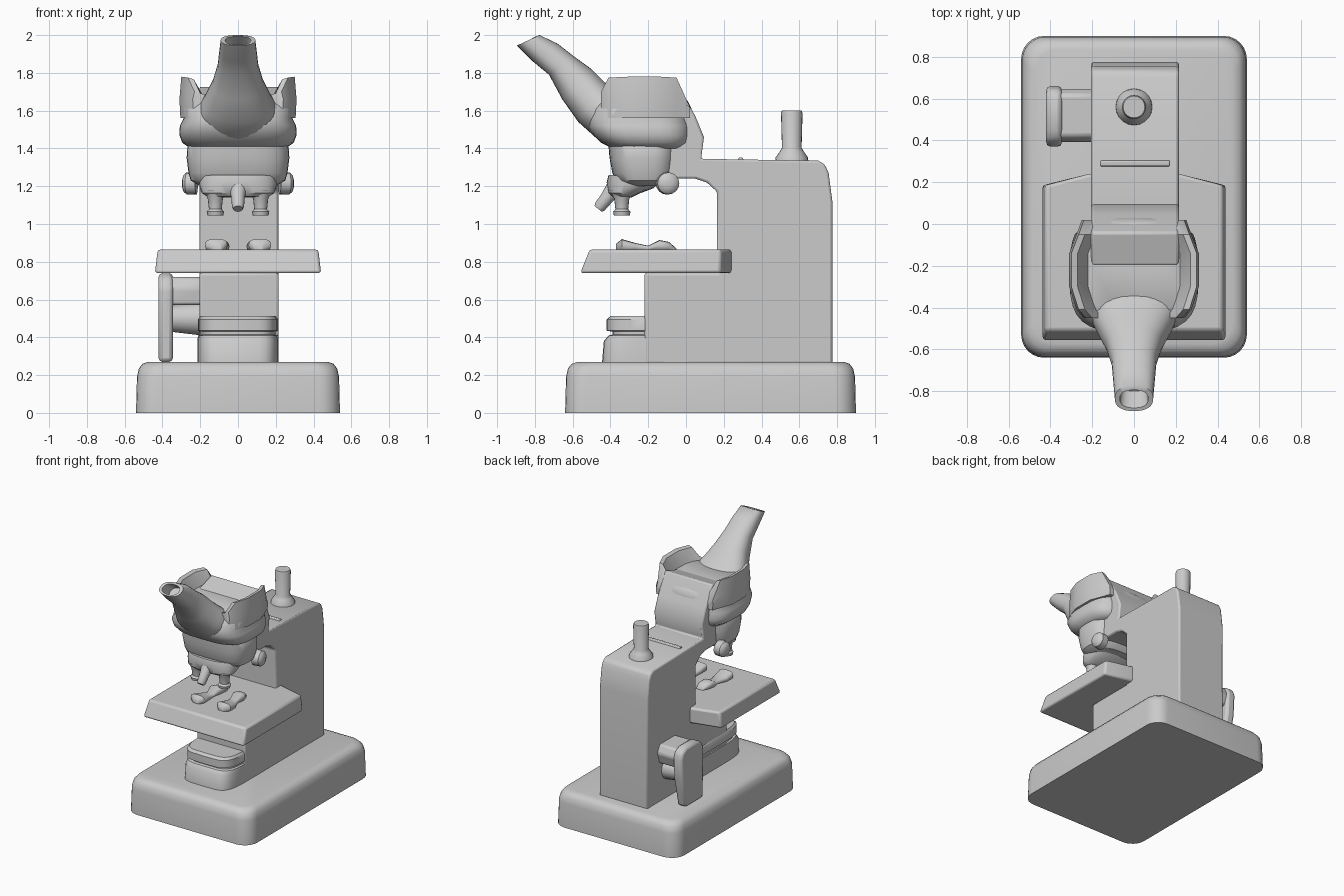
import bpy, bmesh, math
from mathutils import Vector


def skin(name, rings, angle=35, bevel=0):
    """Join equal-length rings of points into a capped solid."""
    bm = bmesh.new()
    rows = [[bm.verts.new(p) for p in r] for r in rings]
    n = len(rows[0])
    for r0, r1 in zip(rows, rows[1:]):
        for i in range(n):
            j = (i + 1) % n
            bm.faces.new((r0[i], r0[j], r1[j], r1[i]))
    bm.faces.new(rows[0][::-1])
    bm.faces.new(rows[-1])
    bmesh.ops.recalc_face_normals(bm, faces=bm.faces)
    me = bpy.data.meshes.new(name)
    bm.to_mesh(me)
    bm.free()
    ob = bpy.data.objects.new(name, me)
    bpy.context.collection.objects.link(ob)
    if bevel:
        m = ob.modifiers.new("bevel", 'BEVEL')
        m.width, m.segments, m.limit_method = bevel, 2, 'ANGLE'
    bpy.ops.object.select_all(action='DESELECT')
    ob.select_set(True)
    bpy.context.view_layer.objects.active = ob
    bpy.ops.object.shade_smooth_by_angle(angle=math.radians(angle))
    return ob


def oval(y0, z0, y1, z1, w, p=2.0, n=32, x=0.0):
    """Superellipse ring whose depth runs between two side-view points."""
    a, b = Vector((x, y0, z0)), Vector((x, y1, z1))
    c, v, u = (a + b) / 2, (b - a) / 2, Vector((w, 0, 0))
    f = lambda t: math.copysign(abs(t) ** (2 / p), t)
    return [c + u * f(math.cos(2 * math.pi * i / n)) + v * f(math.sin(2 * math.pi * i / n))
            for i in range(n)]


def slab(rows, p):
    """Level rings given as (z, front y, back y, half width)."""
    return [oval(y0, z, y1, z, w, p) for z, y0, y1, w in rows]


def rounded(hx, y0, y1, r, z):
    """Rounded rectangle ring at height z."""
    pts = []
    for k, (sx, cy) in enumerate(((1, y1 - r), (-1, y1 - r), (-1, y0 + r), (1, y0 + r))):
        for i in range(7):
            t = math.pi / 2 * (k + i / 6)
            pts.append((sx * (hx - r) + r * math.cos(t), cy + r * math.sin(t), z))
    return pts


def rod(name, a, b, radii, n=16):
    """Round part along a line; radii are (fraction, radius)."""
    a, b = Vector(a), Vector(b)
    q = (b - a).to_track_quat('Z', 'Y')
    rings = [[a.lerp(b, t) + q @ Vector((r * math.cos(2 * math.pi * i / n),
                                        r * math.sin(2 * math.pi * i / n), 0))
              for i in range(n)] for t, r in radii]
    return skin(name, rings)


def side_profile(name, pts, x0, x1, bevel):
    return skin(name, [[(x, y, z) for y, z in pts] for x in (x0, x1)], bevel=bevel)


# Base
skin("base", [rounded(h, -0.77 + 0.13 + d, 0.90 - d, 0.11, z) for h, d, z in
              ((0.54, 0, 0), (0.535, 0.005, 0.19), (0.525, 0.015, 0.235),
               (0.505, 0.035, 0.26), (0.475, 0.065, 0.27))])

# Column, arm and neck in one side profile
side_profile("arm", [(.775, .26), (.775, 1.12), (.755, 1.27), (.735, 1.315), (.70, 1.335),
                     (.08, 1.345), (.095, 1.46), (.05, 1.57), (-.04, 1.73), (-.2, 1.68),
                     (-.2, 1.24), (.05, 1.24), (.11, 1.22), (.165, 1.17), (.165, .74),
                     (-.22, .74), (-.22, .26)], -0.205, 0.215, 0.012)
side_profile("arm_ridge", [(.27, 1.33), (.28, 1.352), (.30, 1.352), (.31, 1.33)], -0.16, 0.17, 0.004)

# Stepped lamp housing under the stage
skin("lamp_housing", slab([(.26, -.445, .34, .215), (.38, -.435, .34, .215), (.41, -.41, .33, .212),
                           (.415, -.39, .33, .2), (.43, -.39, .33, .2), (.435, -.42, .36, .212),
                           (.495, -.42, .36, .212), (.512, -.40, .3, .2)], 5))

# Stage
def stage_ring(z, hx, front):
    half = [(hx, front), (hx, .185), (.215, .24)]
    return [(x, y, z) for x, y in half] + [(-x, y, z) for x, y in half[::-1]]
skin("stage", [stage_ring(.74, .44, -.56), stage_ring(.865, .425, -.51)], bevel=0.015)

# Stage clips
for s in (-1, 1):
    rings = [oval(y, .855, y, z, w, 3, 12, s * x) for y, z, w, x in
             ((-.37, .895, .025, .11), (-.34, .92, .06, .115), (-.27, .90, .055, .115),
              (-.20, .885, .035, .10), (-.14, .915, .05, .10), (-.09, .905, .045, .09),
              (-.05, .87, .03, .08))]
    skin("stage_clip", rings, 50)

# Focus knob on the left
side_profile("focus_plate", [(.38, .27), (.37, .66), (.40, .715), (.45, .74), (.59, .74),
                             (.64, .715), (.66, .66), (.65, .50), (.60, .27)], -.42, -.345, .02)
side_profile("focus_hub", [(.40, .57), (.39, .66), (.42, .72), (.62, .72), (.65, .66), (.62, .57)],
             -.36, -.19, .015)
rod("focus_shaft", (-.36, .51, .50), (-.19, .51, .50), ((0, .07), (1, .09)))

# Post on top of the column
rod("rear_post", (0, .56, 1.32), (0, .56, 1.6),
    ((0, .09), (.12, .085), (.22, .065), (.3, .052), (.95, .057), (1, .052)), 20)

# Head body
skin("head", slab([(1.40, -.39, 0, .25), (1.43, -.45, .03, .295), (1.47, -.49, .035, .31),
                   (1.52, -.52, .035, .308), (1.56, -.52, .03, .288), (1.61, -.50, .03, .298),
                   (1.65, -.47, .01, .275), (1.68, -.44, -.02, .22)], 3.2), 50)

# Raised side fins of the head
for s in (-1, 1):
    fin = []
    for y, o, top in ((-.45, -.07, 1.70), (-.41, -.035, 1.775), (-.30, 0, 1.78),
                      (-.14, 0, 1.78), (-.05, -.035, 1.775), (.02, -.06, 1.62)):
        fin.append([(s * (x + o), y, z) for x, z in
                    ((.305, 1.56), (.31, min(1.66, top)), (.30, top), (.27, top - .008),
                     (.22, 1.68 if top > 1.69 else top - .02), (.18, 1.56))])
    skin("head_fin", fin, 40)

# Eyepiece tube with a hollow end
skin("eyepiece_tube", [oval(*r, 2.4) for r in
     ((-.38, 1.42, -.28, 1.64, .24), (-.47, 1.45, -.36, 1.69, .225), (-.57, 1.54, -.43, 1.75, .18),
      (-.655, 1.66, -.50, 1.82, .135), (-.725, 1.79, -.59, 1.885, .108),
      (-.81, 1.86, -.68, 1.955, .10), (-.895, 1.945, -.775, 2.0, .092),
      (-.88, 1.95, -.795, 1.993, .068), (-.80, 1.88, -.72, 1.935, .06))], 50)

# Turret below the head
skin("turret", slab([(1.44, -.39, -.03, .25), (1.41, -.41, -.04, .268), (1.35, -.405, -.045, .272),
                     (1.27, -.39, -.05, .262), (1.23, -.37, -.07, .25), (1.20, -.34, -.10, .2)], 3))
for s in (-1, 1):
    rod("turret_lug", (s * .22, -.10, 1.215), (s * .295, -.09, 1.215),
        ((0, .06), (.7, .058), (.9, .045), (1, .02)))

# Nosepiece and objectives
skin("nosepiece", [oval(*r, 2.5) for r in
     ((-.41, 1.26, -.12, 1.24, .21), (-.42, 1.22, -.17, 1.19, .205), (-.41, 1.165, -.25, 1.16, .19),
      (-.39, 1.145, -.29, 1.14, .16))])
for s in (-1, 1):
    rod("objective", (s * .12, -.34, 1.18), (s * .12, -.34, 1.045),
        ((0, .06), (.35, .04), (.75, .034), (.85, .046), (1, .042)))
rod("front_objective", (0, -.37, 1.2), (0, -.465, 1.08), ((0, .05), (.5, .036), (.9, .032), (1, .025)))
